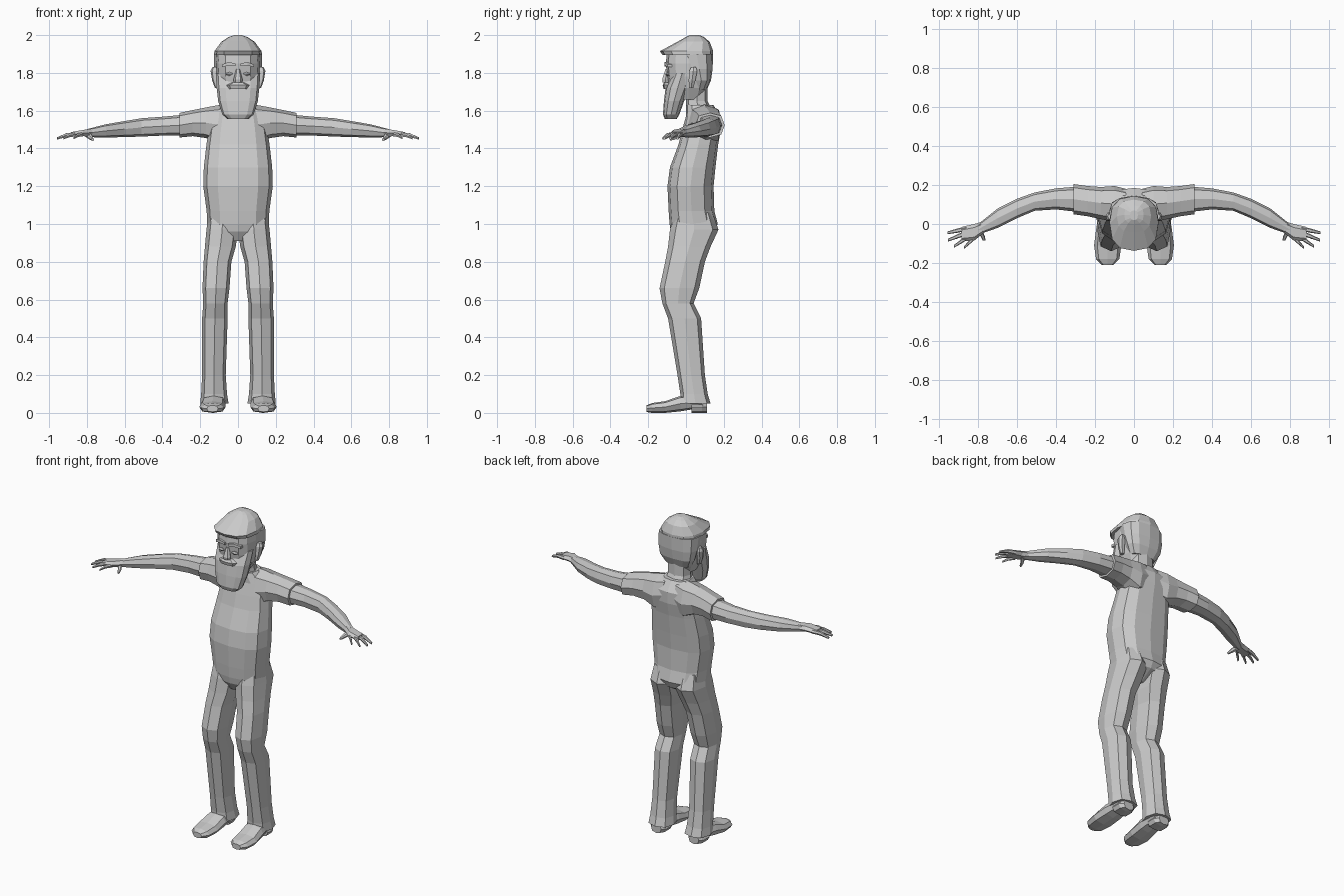
import bpy, bmesh, math

grey = bpy.data.materials.new("plain grey")
grey.diffuse_color = (0.6, 0.6, 0.6, 1)


def loft(name, axis, rings, n=8, p=0.78, side=1):
    """Flat-faced loft along an axis; each ring is (position, a0, a1, b0, b1)
    where a and b are the extents on the two remaining axes."""
    bm = bmesh.new()
    loops = []
    turn = math.pi / 4 if n == 4 else 0
    for pos, a0, a1, b0, b1 in rings:
        loop = []
        for i in range(n):
            t = 2 * math.pi * i / n + turn
            c, s = math.cos(t), math.sin(t)
            q = 0.01 if n == 4 else p
            u = math.copysign(abs(c) ** q, c) if abs(c) > 1e-6 else 0
            v = math.copysign(abs(s) ** q, s) if abs(s) > 1e-6 else 0
            co = [(a0 + a1 + u * (a1 - a0)) / 2, (b0 + b1 + v * (b1 - b0)) / 2]
            co.insert("xyz".index(axis), pos)
            co[0] *= side
            loop.append(bm.verts.new(co))
        loops.append(loop)
    for l0, l1 in zip(loops, loops[1:]):
        for i in range(n):
            j = (i + 1) % n
            bm.faces.new((l0[i], l0[j], l1[j], l1[i]))
    bm.faces.new(loops[0])
    bm.faces.new(loops[-1])
    bmesh.ops.recalc_face_normals(bm, faces=bm.faces)
    mesh = bpy.data.meshes.new(name)
    bm.to_mesh(mesh)
    bm.free()
    mesh.materials.append(grey)
    obj = bpy.data.objects.new(name, mesh)
    bpy.context.collection.objects.link(obj)
    return obj


def upright(name, rings, n=12, p=0.78):
    """Centred vertical loft; rings are (z, half width, front y, back y)."""
    return loft(name, "z", [(z, -w, w, f, b) for z, w, f, b in rings], n, p)


# Shirt body
upright("torso", [
    (0.91, 0.05, -0.05, 0.07), (0.96, 0.13, -0.08, 0.15), (1.00, 0.163, -0.087, 0.168),
    (1.07, 0.166, -0.092, 0.15), (1.20, 0.184, -0.098, 0.146), (1.30, 0.181, -0.085, 0.156),
    (1.42, 0.167, -0.04, 0.17), (1.50, 0.155, -0.02, 0.185), (1.57, 0.14, 0.0, 0.185),
    (1.63, 0.085, 0.0, 0.145)])

# Neck and head
upright("neck", [(1.58, 0.085, 0.0, 0.15), (1.65, 0.07, 0.0, 0.115), (1.76, 0.07, 0.0, 0.115)], 8)
upright("head", [
    (1.66, 0.07, -0.06, 0.085), (1.72, 0.10, -0.09, 0.115), (1.78, 0.113, -0.10, 0.13),
    (1.85, 0.116, -0.107, 0.135), (1.92, 0.11, -0.10, 0.13)])
upright("hair_cap", [
    (1.895, 0.127, -0.125, 0.143), (1.915, 0.125, -0.138, 0.144), (1.965, 0.088, -0.045, 0.125),
    (1.99, 0.05, 0.0, 0.095), (2.0, 0.02, 0.02, 0.07)])
upright("back_hair", [
    (1.71, 0.085, 0.03, 0.11), (1.76, 0.115, 0.03, 0.132), (1.82, 0.126, 0.0, 0.141),
    (1.90, 0.127, -0.03, 0.143)])
upright("beard", [
    (1.555, 0.055, -0.112, -0.05), (1.58, 0.083, -0.122, -0.035), (1.65, 0.105, -0.117, -0.01),
    (1.72, 0.113, -0.108, 0.02), (1.80, 0.118, -0.07, 0.03)])
upright("moustache", [(1.715, 0.05, -0.118, -0.08), (1.735, 0.06, -0.124, -0.07),
                      (1.75, 0.03, -0.115, -0.07)], 8)
upright("nose", [(1.75, 0.022, -0.125, -0.09), (1.765, 0.024, -0.128, -0.09),
                 (1.82, 0.01, -0.11, -0.09)], 6)

for side, label in ((1, "left"), (-1, "right")):
    def part(name, axis, rings, n=8):
        return loft(f"{label}_{name}", axis, rings, n, side=side)

    # Face details
    part("brow", "x", [(0.012, -0.115, -0.09, 1.835, 1.85), (0.05, -0.113, -0.08, 1.84, 1.857),
                       (0.085, -0.098, -0.06, 1.83, 1.845)], 4)
    part("eye", "x", [(0.028, -0.106, -0.09, 1.79, 1.798), (0.045, -0.108, -0.08, 1.782, 1.806),
                      (0.064, -0.1, -0.07, 1.79, 1.798)], 6)
    part("ear", "z", [(1.72, 0.10, 0.122, 0.015, 0.04), (1.76, 0.105, 0.137, 0.012, 0.052),
                      (1.81, 0.105, 0.145, 0.015, 0.062), (1.83, 0.11, 0.135, 0.025, 0.055)], 6)

    # Sleeve and arm
    part("sleeve", "x", [
        (0.04, 0.01, 0.18, 1.44, 1.635), (0.10, 0.01, 0.195, 1.42, 1.63),
        (0.17, 0.025, 0.19, 1.455, 1.617), (0.24, 0.04, 0.195, 1.465, 1.603),
        (0.31, 0.05, 0.205, 1.458, 1.588)])
    part("arm", "x", [
        (0.29, 0.062, 0.192, 1.47, 1.578), (0.40, 0.075, 0.183, 1.468, 1.568),
        (0.51, 0.068, 0.162, 1.463, 1.56), (0.60, 0.03, 0.13, 1.46, 1.545),
        (0.70, -0.02, 0.08, 1.458, 1.528), (0.80, -0.055, 0.0, 1.46, 1.502)])

    # Hand with four fingers and a thumb
    part("palm", "x", [(0.77, -0.045, 0.015, 1.46, 1.508), (0.82, -0.085, 0.0, 1.463, 1.5),
                       (0.885, -0.09, -0.015, 1.46, 1.488)], 6)
    for i, (x0, y0, x1, y1) in enumerate((
            (0.86, -0.024, 0.957, -0.045), (0.86, -0.045, 0.955, -0.083),
            (0.85, -0.065, 0.925, -0.115), (0.82, -0.07, 0.872, -0.12))):
        part(f"finger_{i + 1}", "x", [
            (x0, y0 - 0.012, y0 + 0.012, 1.463, 1.487),
            ((x0 + x1) / 2, (y0 + y1) / 2 - 0.011, (y0 + y1) / 2 + 0.011, 1.46, 1.482),
            (x1, y1 - 0.007, y1 + 0.007, 1.447, 1.46)], 6)
    part("thumb", "y", [(-0.085, 0.762, 0.776, 1.44, 1.453), (-0.06, 0.767, 0.79, 1.445, 1.468),
                        (-0.03, 0.78, 0.815, 1.46, 1.49)], 6)

    # Trouser leg
    part("leg", "z", [
        (0.05, 0.05, 0.20, -0.03, 0.13), (0.10, 0.058, 0.195, -0.03, 0.115),
        (0.20, 0.065, 0.19, -0.045, 0.10), (0.50, 0.055, 0.19, -0.095, 0.08),
        (0.58, 0.055, 0.184, -0.125, 0.04), (0.66, 0.045, 0.188, -0.14, 0.07),
        (0.80, 0.035, 0.182, -0.11, 0.10), (0.88, 0.012, 0.175, -0.095, 0.13),
        (0.97, 0.0, 0.167, -0.085, 0.172), (1.06, 0.01, 0.155, -0.06, 0.14)])

    # Shoe with raised heel
    part("shoe", "y", [
        (-0.21, 0.105, 0.165, 0.005, 0.04), (-0.18, 0.075, 0.195, 0.0, 0.052),
        (-0.11, 0.065, 0.205, 0.0, 0.062), (-0.03, 0.065, 0.195, 0.008, 0.09),
        (0.03, 0.07, 0.185, 0.018, 0.09), (0.09, 0.075, 0.18, 0.02, 0.07)])
    part("heel", "y", [(0.03, 0.075, 0.185, 0.0, 0.06), (0.085, 0.075, 0.185, 0.0, 0.06),
                       (0.11, 0.095, 0.165, 0.0, 0.06)])
